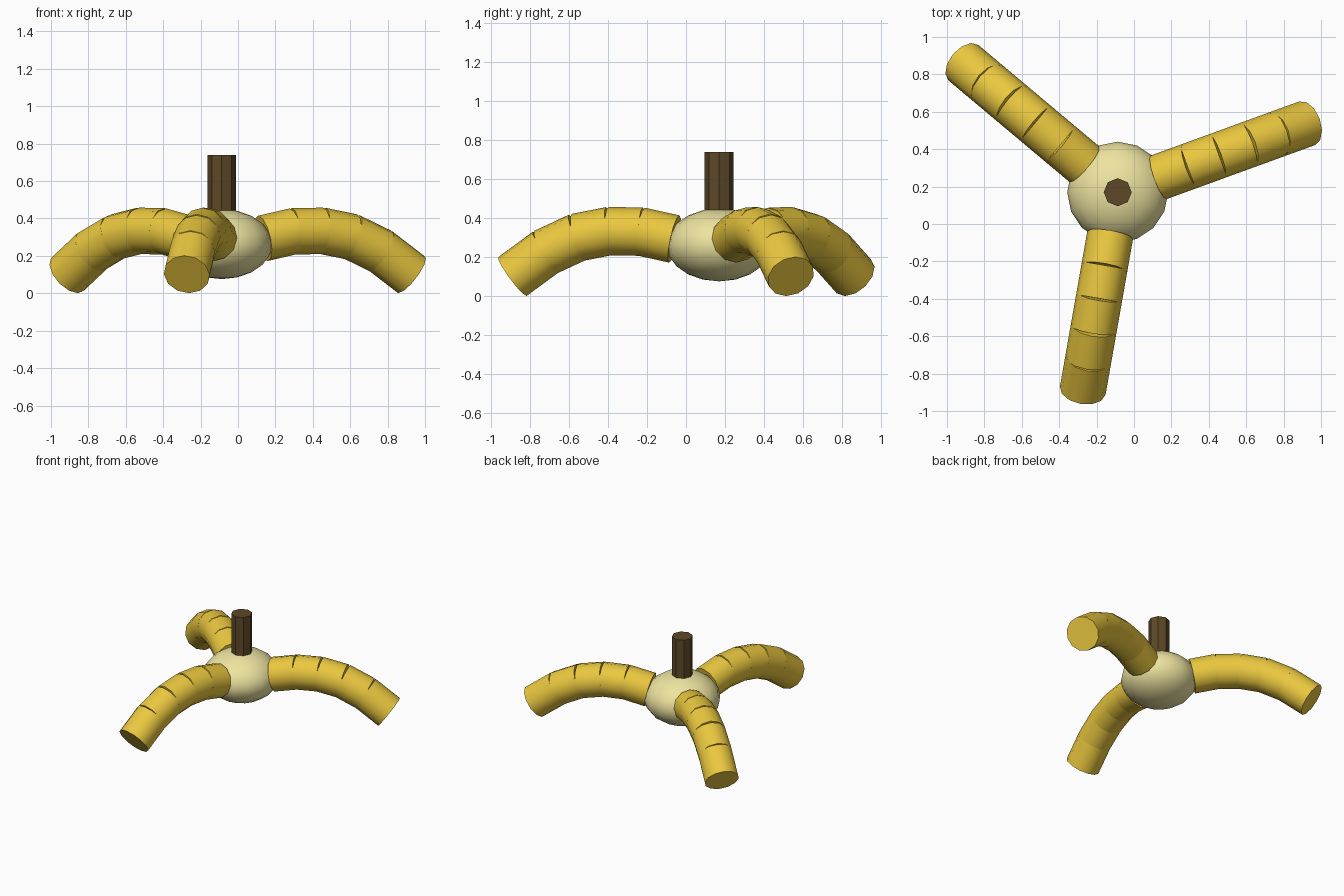
import bpy
from math import radians, cos, sin
from mathutils import Vector

if "Cube" in bpy.data.objects:
    bpy.data.objects.remove(bpy.data.objects["Cube"])

CX, CY = -0.087, 0.17


def material(name, color):
    m = bpy.data.materials.new(name)
    m.diffuse_color = (*color, 1)
    m.use_nodes = True
    m.node_tree.nodes["Principled BSDF"].inputs["Base Color"].default_value = m.diffuse_color
    return m


def finish(name, mat):
    ob = bpy.context.object
    ob.name = name
    ob.data.materials.append(mat)
    bpy.ops.object.shade_smooth_by_angle(angle=radians(40))
    return ob


yellow = material("yellow", (0.83, 0.58, 0.05))
cream = material("cream", (0.85, 0.77, 0.35))
brown = material("brown", (0.11, 0.065, 0.02))

# Squashed round body
bpy.ops.mesh.primitive_uv_sphere_add(segments=16, ring_count=10, radius=1,
                                     location=(CX, CY, 0.263))
bpy.context.object.scale = (0.27, 0.27, 0.187)
bpy.ops.object.transform_apply(location=False, rotation=False, scale=True)
finish("body", cream)

# Octagonal stem
bpy.ops.mesh.primitive_cylinder_add(vertices=8, radius=0.075, depth=0.34,
                                    location=(CX, CY, 0.57))
finish("stem", brown)

# Three drooping arms, each a chain of straight overlapping cylinders
heights = [0.295, 0.331, 0.334, 0.302, 0.226, 0.106]
for a, deg in enumerate((20, 140, 260), 1):
    d = Vector((cos(radians(deg)), sin(radians(deg)), 0))
    joints = [Vector((CX, CY, z)) + d * (0.24 + 0.166 * i)
              for i, z in enumerate(heights)]
    for s, (p, q) in enumerate(zip(joints, joints[1:]), 1):
        axis = q - p
        bpy.ops.mesh.primitive_cylinder_add(
            vertices=12, radius=0.124, depth=axis.length * 1.08,
            location=(p + q) / 2, rotation=(0, axis.angle(Vector((0, 0, 1))), radians(deg)))
        finish(f"arm_{a}_segment_{s}", yellow)
